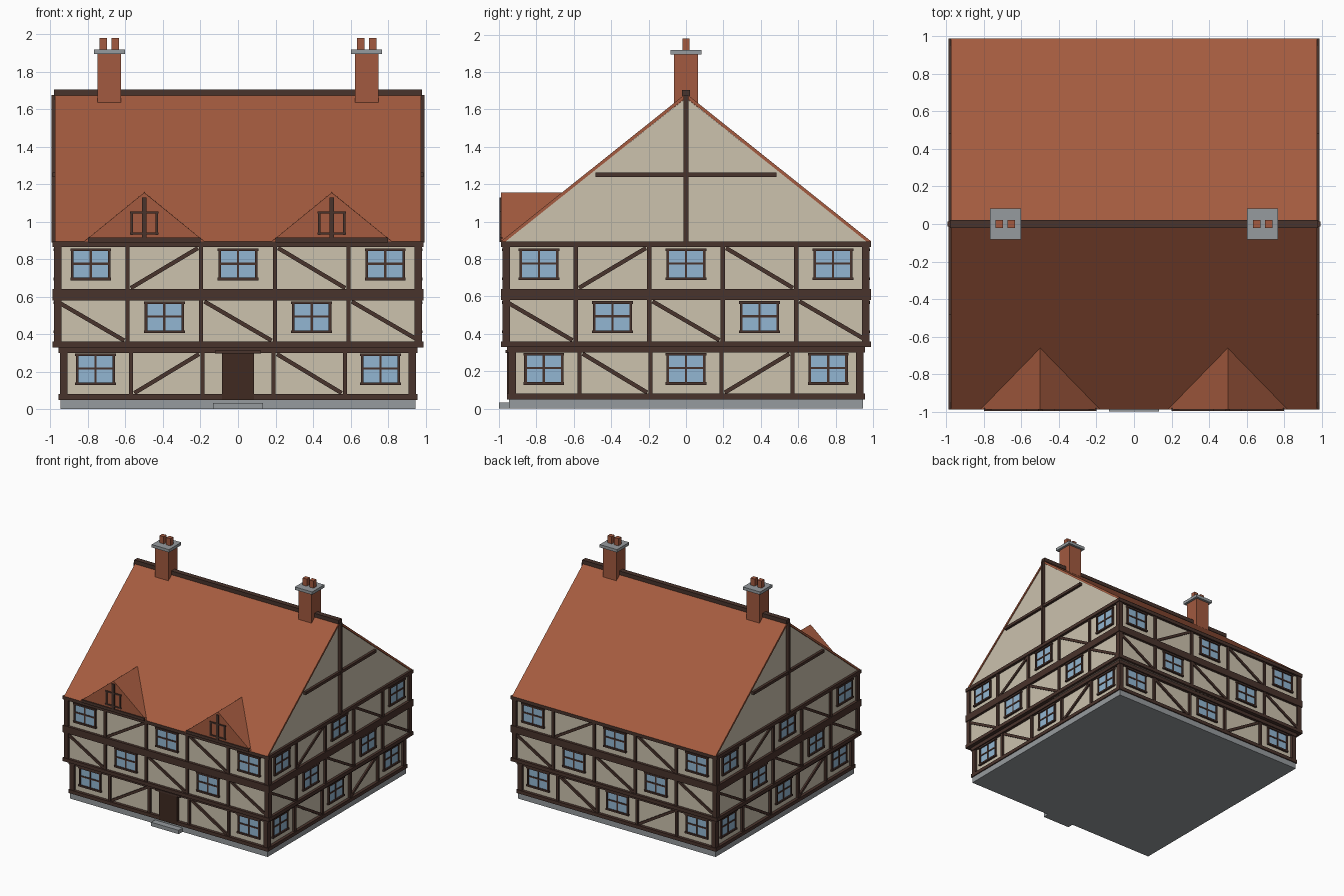
import bpy, bmesh, math
from mathutils import Matrix, Vector

if "Cube" in bpy.data.objects:
    bpy.data.objects.remove(bpy.data.objects["Cube"])


def material(name, rgb):
    m = bpy.data.materials.new(name)
    m.diffuse_color = (*rgb, 1)
    m.use_nodes = True
    m.node_tree.nodes["Principled BSDF"].inputs["Base Color"].default_value = m.diffuse_color
    return m


TIMBER = material("dark_timber", (0.066, 0.033, 0.025))
PLASTER = material("cream_plaster", (0.604, 0.539, 0.42))
TILE = material("terracotta_tile", (0.375, 0.105, 0.05))
BRICK = material("red_brick", (0.36, 0.1, 0.05))
GLASS = material("blue_glass", (0.287, 0.468, 0.644))
STONE = material("grey_stone", (0.305, 0.328, 0.342))
DOOR = material("door_brown", (0.05, 0.023, 0.015))


def finish(name, bm, mat):
    bmesh.ops.recalc_face_normals(bm, faces=bm.faces)
    me = bpy.data.meshes.new(name)
    bm.to_mesh(me)
    bm.free()
    me.materials.append(mat)
    ob = bpy.data.objects.new(name, me)
    bpy.context.collection.objects.link(ob)
    return ob


def box(bm, lo, hi, mat=Matrix()):
    lo, hi = Vector(lo), Vector(hi)
    m = mat @ Matrix.Translation((lo + hi) / 2) @ Matrix.Diagonal((*(hi - lo), 1))
    bmesh.ops.create_cube(bm, size=1, matrix=m)


def box_object(name, lo, hi, mat):
    bm = bmesh.new()
    box(bm, lo, hi)
    return finish(name, bm, mat)


def prism(bm, profile, x0, x1):
    """Extrude a (y, z) outline along x."""
    face = bm.faces.new([bm.verts.new((x0, y, z)) for y, z in profile])
    new = bmesh.ops.extrude_face_region(bm, geom=[face])["geom"]
    verts = [v for v in new if isinstance(v, bmesh.types.BMVert)]
    bmesh.ops.translate(bm, verts=verts, vec=(x1 - x0, 0, 0))


# Wall frame: x runs right along the wall seen from outside, -y is outward
SIDES = {"front": 0, "right": math.pi / 2, "back": math.pi, "left": -math.pi / 2}


def window(frames, panes, u, z, wall, rot):
    w, h, t = 0.105, 0.085, 0.014
    out = -wall - 0.014
    for s in (-1, 1):
        box(frames, (u + s * (w - t / 2) - t / 2, out, z - h), (u + s * (w - t / 2) + t / 2, -wall, z + h), rot)
        zc = z + s * (h - t / 2)
        box(frames, (u - w - 0.004, out - 0.004, zc - t / 2), (u + w + 0.004, -wall, zc + t / 2), rot)
    box(frames, (u - 0.006, out + 0.003, z - h), (u + 0.006, -wall, z + h), rot)
    box(frames, (u - w, out + 0.003, z - 0.002), (u + w, -wall, z + 0.01), rot)
    box(panes, (u - w + t, -wall - 0.006, z - h + t), (u + w - t, -wall + 0.002, z + h - t), rot)


# Storeys: bottom, top, wall half width, timber half width, window height, bays
# W window, D door, / and \ diagonal braces
STOREYS = {
    "ground": (0.05, 0.33, 0.93, 0.95, 0.213, "W\\W/W"),
    "middle": (0.33, 0.61, 0.965, 0.982, 0.49, "\\W\\W\\"),
    "upper": (0.61, 0.895, 0.965, 0.982, 0.772, "W/W\\W"),
}

for storey, (z0, z1, wall, edge, zw, pattern) in STOREYS.items():
    box_object(storey + "_walls", (-wall, -wall, z0), (wall, wall, z1), PLASTER)
    beams, frames, panes = bmesh.new(), bmesh.new(), bmesh.new()
    rail = 0.03
    for side, angle in SIDES.items():
        rot = Matrix.Rotation(angle, 4, "Z")
        bays = "W/D\\W" if (side, storey) == ("front", "ground") else pattern
        # Sill and head rails
        for a, b in ((z0, z0 + rail), (z1 - rail, z1)):
            box(beams, (-edge - 0.006, -edge - 0.006, a), (edge + 0.006, -wall + 0.01, b), rot)
        # Corner post and the four posts between the bays
        box(beams, (-edge, -edge, z0), (-edge + 0.042, -edge + 0.042, z1), rot)
        bay = 2 * edge / 5
        for i in range(1, 5):
            u = -edge + i * bay
            box(beams, (u - 0.011, -edge, z0), (u + 0.011, -wall + 0.005, z1), rot)
        for i, kind in enumerate(bays):
            u = -edge + (i + 0.5) * bay
            if kind == "W":
                window(frames, panes, u, zw, wall, rot)
            elif kind in "/\\":
                # Diagonal brace filling the bay
                du, dz = bay - 0.035, z1 - z0 - 2 * rail - 0.012
                tilt = math.atan2(dz, du) * (-1 if kind == "/" else 1)
                m = rot @ Matrix.Translation((u, 0, (z0 + z1) / 2)) @ Matrix.Rotation(tilt, 4, "Y")
                half = math.hypot(du, dz) / 2
                box(beams, (-half, -edge + 0.006, -0.011), (half, -wall + 0.005, 0.011), m)
    finish(storey + "_timber_frame", beams, TIMBER)
    finish(storey + "_window_frames", frames, TIMBER)
    finish(storey + "_window_panes", panes, GLASS)

# Plinth, doorstep, door
box_object("plinth", (-0.947, -0.947, 0), (0.947, 0.947, 0.05), STONE)
box_object("doorstep", (-0.132, -1.0, 0), (0.132, -0.94, 0.033), STONE)
box_object("door", (-0.085, -0.957, 0.05), (0.085, -0.92, 0.305), DOOR)
box_object("door_lintel", (-0.122, -0.965, 0.298), (0.122, -0.92, 0.314), TIMBER)

# Gable infill and roof skin
EAVE, RIDGE, Z_EAVE = 0.99, 1.685, 0.895
bm = bmesh.new()
prism(bm, [(-0.965, Z_EAVE), (0.965, Z_EAVE), (0, 1.662)], -0.968, 0.968)
finish("gable_walls", bm, PLASTER)
bm = bmesh.new()
prism(bm, [(-EAVE, Z_EAVE), (0, RIDGE), (EAVE, Z_EAVE), (EAVE - 0.027, Z_EAVE), (0, RIDGE - 0.022),
           (-EAVE + 0.027, Z_EAVE)], -0.975, 0.975)
finish("roof", bm, TILE)
box_object("ridge_beam", (-0.98, -0.022, 1.672), (0.98, 0.022, 1.705), TIMBER)

# Timber cross on each gable
bm = bmesh.new()
for s in (-1, 1):
    xs = sorted((s * 0.96, s * 0.994))
    box(bm, (xs[0], -0.0125, 0.89), (xs[1], 0.0125, 1.675))
    xs = sorted((s * 0.96, s * 0.99))
    box(bm, (xs[0], -0.483, 1.238), (xs[1], 0.483, 1.262))
finish("gable_timbers", bm, TIMBER)

for label, s in (("left", -1), ("right", 1)):
    # Dormer: front triangle running back to a point on the roof
    c = s * 0.5
    bm = bmesh.new()
    pts = [(c - 0.32, -0.99, Z_EAVE), (c + 0.32, -0.99, Z_EAVE), (c, -0.99, 1.155), (c, -0.66, 1.157)]
    v = [bm.verts.new(p) for p in pts]
    for f in ((0, 1, 2), (1, 3, 2), (0, 2, 3), (0, 3, 1)):
        bm.faces.new([v[i] for i in f])
    finish(label + "_dormer", bm, TILE)
    # Dormer timbers: sill, post and small open frame
    bm = bmesh.new()
    y0, y1 = -0.998, -0.98
    box(bm, (c - 0.3, y0, 0.89), (c + 0.3, y1, 0.915))
    box(bm, (c - 0.012, y0, 0.89), (c + 0.012, y1, 1.13))
    for t in (-1, 1):
        box(bm, (c + t * 0.066 - 0.007, y0, 0.93), (c + t * 0.066 + 0.007, y1, 1.055))
        zc = 0.993 + t * 0.056
        box(bm, (c - 0.076, y0, zc - 0.006), (c + 0.076, y1, zc + 0.006))
    finish(label + "_dormer_timbers", bm, TIMBER)

    # Chimney: stack, cap and two pots
    c = s * 0.686
    box_object(label + "_chimney_stack", (c - 0.063, -0.063, 1.6), (c + 0.063, 0.063, 1.9), BRICK)
    box_object(label + "_chimney_cap", (c - 0.083, -0.083, 1.893), (c + 0.083, 0.083, 1.918), STONE)
    bm = bmesh.new()
    for t in (-1, 1):
        box(bm, (c + t * 0.032 - 0.02, -0.02, 1.91), (c + t * 0.032 + 0.02, 0.02, 1.98))
    finish(label + "_chimney_pots", bm, BRICK)
